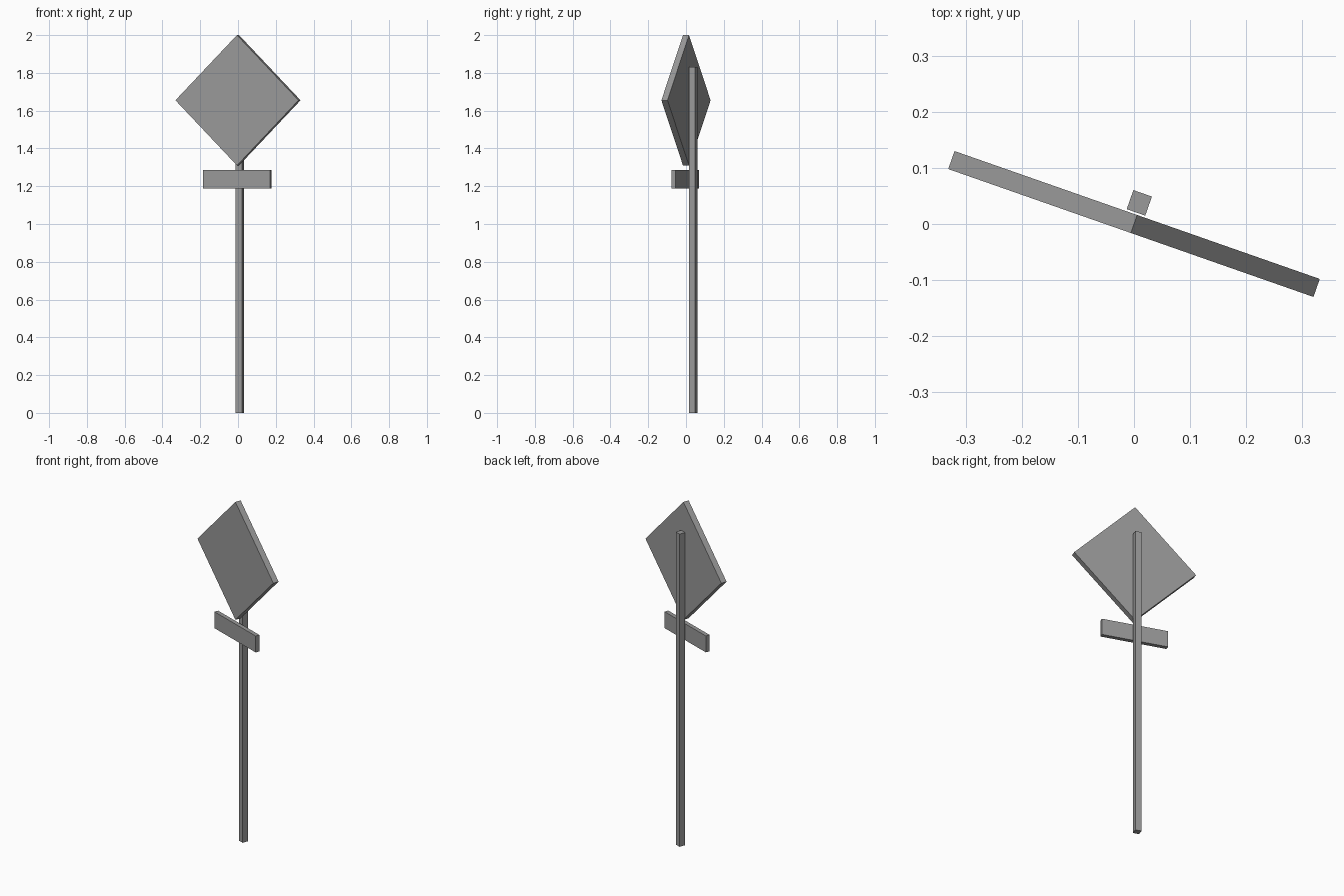
import bpy
import math
from mathutils import Matrix

if "Cube" in bpy.data.objects:
    bpy.data.objects.remove(bpy.data.objects["Cube"])

# One flat grey for the whole sign
grey = bpy.data.materials.new("mid grey")
grey.diffuse_color = (0.32, 0.32, 0.32, 1.0)
grey.use_nodes = True
grey.node_tree.nodes["Principled BSDF"].inputs["Base Color"].default_value = grey.diffuse_color

# The whole sign is turned about the vertical axis
TURN = Matrix.Rotation(math.radians(-19.3), 4, 'Z')


def box(name, centre, size, roll=0.0):
    """Box in the sign's own frame, optionally rolled about its facing axis."""
    bpy.ops.mesh.primitive_cube_add(size=1)
    ob = bpy.context.object
    ob.name = name
    ob.data.transform(TURN @ Matrix.Translation(centre)
                      @ Matrix.Rotation(roll, 4, 'Y')
                      @ Matrix.Diagonal((*size, 1)))
    ob.data.materials.append(grey)
    return ob


# Square post standing behind the plates
box("post", (-0.0035, 0.0387, 0.915), (0.035, 0.036, 1.83))

# Diamond plate: a square slab rolled onto its corner
side = 0.69 / math.sqrt(2)
box("diamond_plate", (0, 0, 1.655), (side, 0.034, side), math.radians(45))

# Small rectangular plate below, front flush with the diamond
box("small_plate", (-0.003, -0.005, 1.237), (0.375, 0.024, 0.096))
